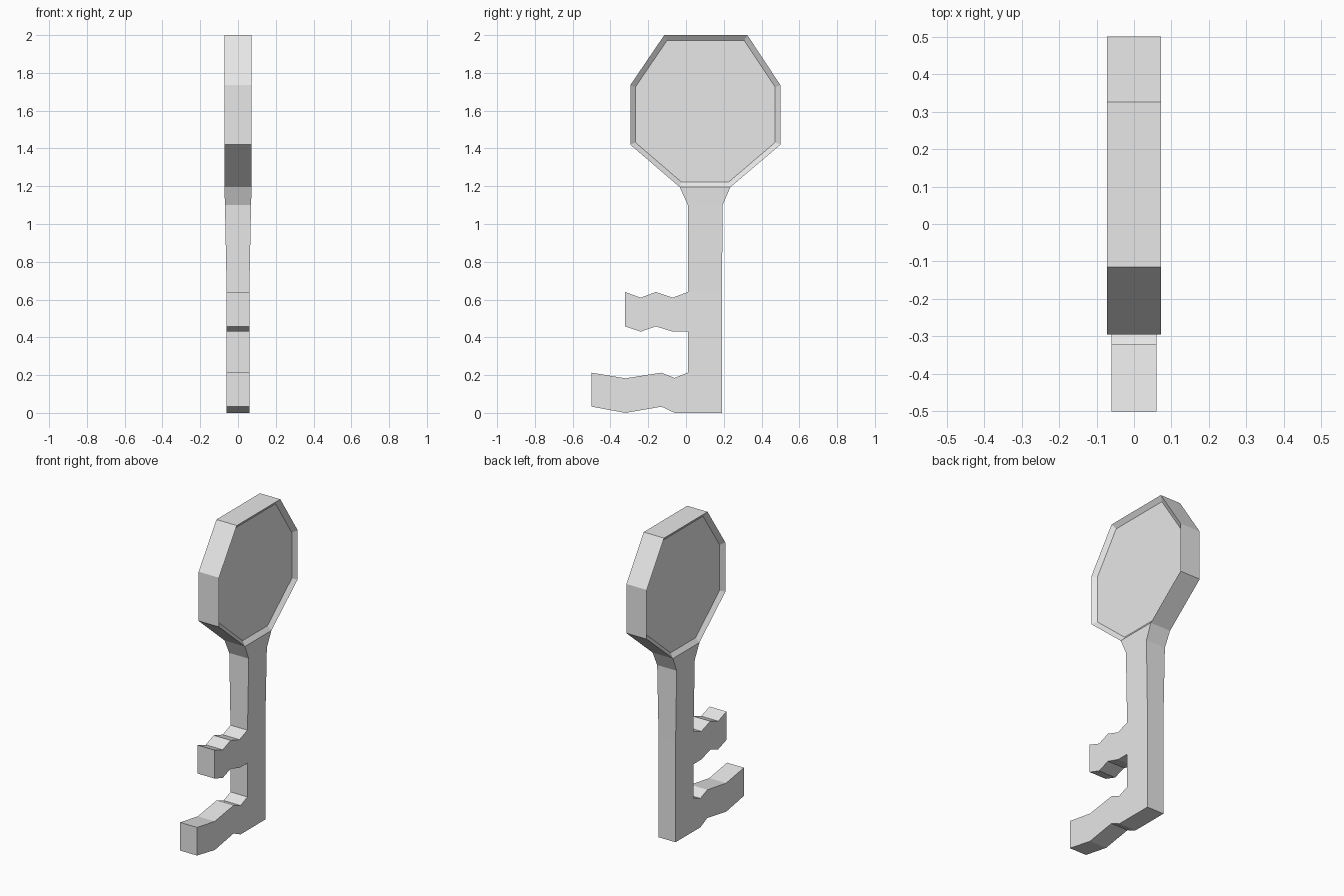
import bpy, bmesh

old = bpy.data.objects.get("Cube")
if old:
    bpy.data.objects.remove(old, do_unlink=True)

# Single plain metal colour
metal = bpy.data.materials.new("light_grey_metal")
metal.use_nodes = True
GREY = (0.8, 0.8, 0.8, 1)
metal.diffuse_color = GREY
metal.node_tree.nodes["Principled BSDF"].inputs["Base Color"].default_value = GREY


def loft(name, rings, cap=False, skip=None):
    """Join rings of (x, y, z) points; skip leaves out one wall."""
    bm = bmesh.new()
    loops = [[bm.verts.new(p) for p in ring] for ring in rings]
    n = len(rings[0])
    for a, b in zip(loops, loops[1:]):
        for i in range(n):
            if i != skip:
                j = (i + 1) % n
                bm.faces.new((a[i], a[j], b[j], b[i]))
    if cap:
        bm.faces.new(loops[0][::-1])
        bm.faces.new(loops[-1])
    # Walls of one part share a winding; orient it outward
    bmesh.ops.recalc_face_normals(bm, faces=bm.faces)
    mesh = bpy.data.meshes.new(name)
    bm.to_mesh(mesh)
    bm.free()
    mesh.materials.append(metal)
    obj = bpy.data.objects.new(name, mesh)
    bpy.context.scene.collection.objects.link(obj)
    return obj


def side(outline, x):
    return [(x, y, z) for y, z in outline]


HEAD_HALF, SHAFT_HALF, DISH = 0.072, 0.06, 0.022

# Eight-sided handle with a shallow dish on both sides
rim = [(-0.115, 2), (0.325, 2), (0.5, 1.735), (0.5, 1.42),
       (0.235, 1.195), (-0.033, 1.195), (-0.295, 1.42), (-0.295, 1.735)]
dish = [(-0.1, 1.972), (0.308, 1.972), (0.472, 1.725), (0.472, 1.432),
        (0.227, 1.223), (-0.025, 1.223), (-0.268, 1.432), (-0.268, 1.725)]
loft("handle_dish", [side(dish, DISH - HEAD_HALF), side(rim, -HEAD_HALF),
                     side(rim, HEAD_HALF), side(dish, HEAD_HALF - DISH)], cap=True)


# Flared neck running down into the thinner shaft
def section(z, front, back, half):
    return [(-half, front, z), (half, front, z), (half, back, z), (-half, back, z)]


loft("neck_and_shaft", [section(1.195, -0.033, 0.235, HEAD_HALF),
                        section(1.1, 0.01, 0.193, 0.069),
                        section(0.64, 0.01, 0.191, SHAFT_HALF)])

# Lower shaft and two notched teeth as one flat outline
upper_tooth = [(0.01, 0.64), (-0.07, 0.61), (-0.16, 0.64), (-0.24, 0.61),
               (-0.323, 0.64), (-0.323, 0.458), (-0.24, 0.43), (-0.16, 0.458),
               (-0.07, 0.43), (0.01, 0.43)]
lower_tooth = [(0.01, 0.213), (-0.06, 0.185), (-0.13, 0.213), (-0.32, 0.183),
               (-0.5, 0.213), (-0.5, 0.033), (-0.32, 0), (-0.13, 0.033), (-0.06, 0)]
bit = upper_tooth + lower_tooth + [(0.191, 0), (0.191, 0.64)]
loft("shaft_and_teeth", [side(bit, -SHAFT_HALF), side(bit, SHAFT_HALF)],
     cap=True, skip=len(bit) - 1)
